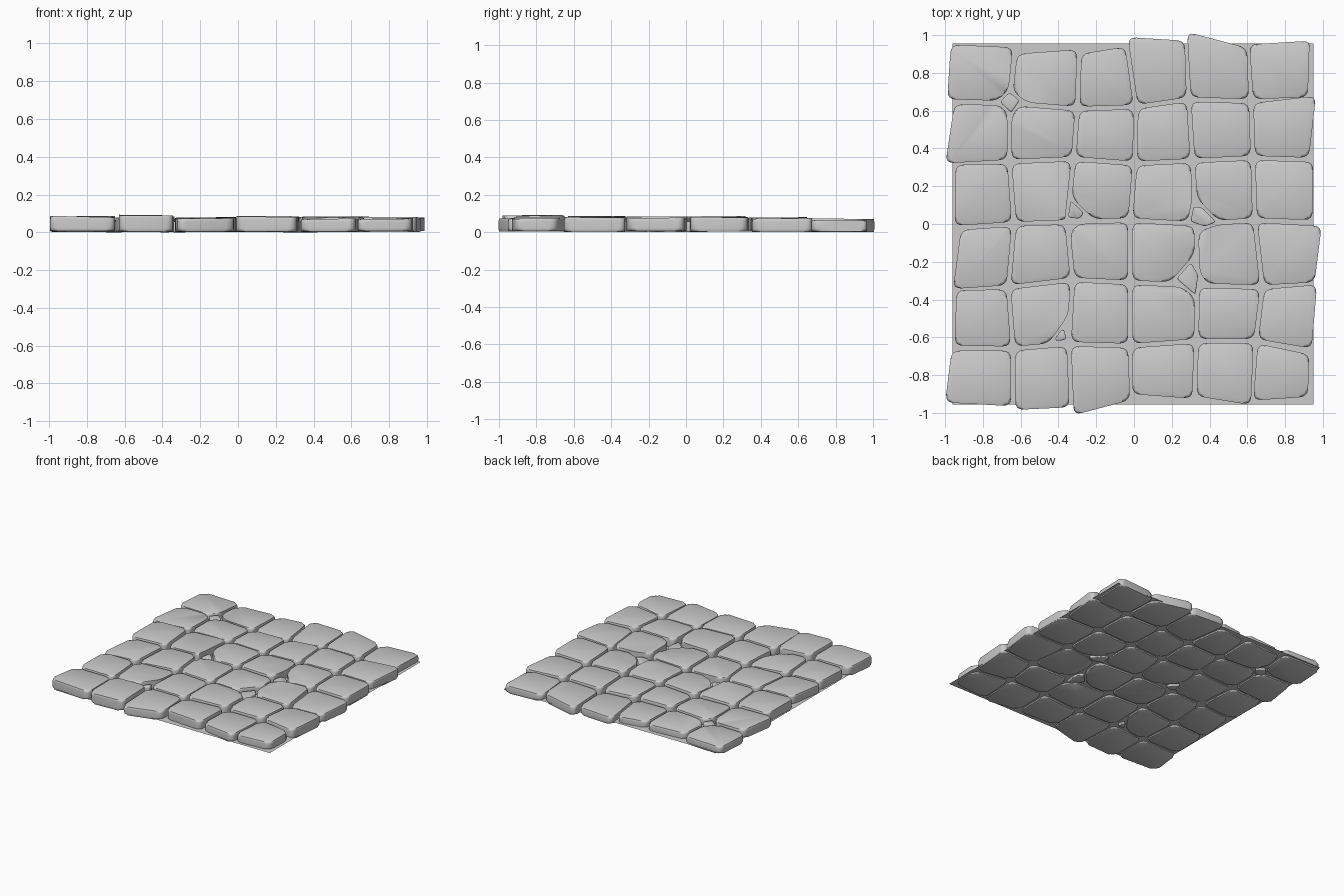
import bpy, bmesh, math, random
from mathutils import Vector

if "Cube" in bpy.data.objects:
    bpy.data.objects.remove(bpy.data.objects["Cube"])

random.seed(7)
N = 6
GAP = 0.011

# joints where four stones meet, listed from back row to front row
JOINTS = [
    [(-.66, .64), (-.30, .61), (.01, .62), (.29, .66), (.62, .65)],
    [(-.66, .33), (-.32, .345), (.005, .32), (.31, .335), (.63, .35)],
    [(-.635, .0), (-.355, .01), (-.02, .02), (.33, .0), (.64, .02)],
    [(-.665, -.335), (-.325, -.295), (-.02, -.31), (.335, -.325), (.68, -.335)],
    [(-.64, -.66), (-.345, -.635), (-.02, -.645), (.33, -.62), (.645, -.62)],
]
# outer corners of the border stones (two per stone)
BACK = [(-.97, .95), (-.63, .935), (-.63, .90), (-.29, .925), (-.29, .90), (-.035, .94),
        (-.045, .99), (.28, .97), (.27, 1.02), (.61, .93), (.60, .95), (.93, .97)]
FRONT = [(-1.0, -.945), (-.64, -.965), (-.64, -.985), (-.33, -.97), (-.33, -1.015), (-.01, -.93),
         (-.02, -.90), (.32, -.925), (.32, -.91), (.63, -.96), (.62, -.935), (.92, -.915)]
LEFT = [BACK[0], (-.99, .65), (-.95, .645), (-1.0, .31), (-.945, .325), (-.95, -.02),
        (-.915, -.02), (-.96, -.355), (-.94, -.34), (-.95, -.655), (-.965, -.66), FRONT[0]]
RIGHT = [BACK[-1], (.92, .66), (.965, .69), (.925, .34), (.95, .34), (.945, .01),
         (.995, .0), (.955, -.32), (.97, -.31), (.94, -.67), (.93, -.68), FRONT[-1]]
# filler pebbles (anticlockwise)
PEBBLES = [
    [(-.71, .645), (-.65, .59), (-.605, .655), (-.66, .697)],
    [(-.335, .125), (-.35, .035), (-.29, .028), (-.265, .057)],
    [(.30, .013), (.375, -.013), (.435, .01), (.36, .088), (.315, .093)],
    [(.225, -.29), (.325, -.375), (.34, -.267), (.30, -.205)],
    [(-.418, -.607), (-.41, -.62), (-.358, -.612), (-.37, -.56), (-.385, -.56)],
]
FRONT_HEIGHTS = [.081, .090, .075, .081, .070, .072]
ROW_HEIGHTS = [.067, .074, .082, .080, .082]


def clip(poly, p, n):
    """Keep the part of a polygon on the side n of the point p."""
    out = []
    for a, b in zip(poly, poly[1:] + poly[:1]):
        da, db = (a - p).dot(n), (b - p).dot(n)
        if da >= 0:
            out.append(a)
        if da * db < 0:
            out.append(a.lerp(b, da / (da - db)))
    return out


def centre(poly):
    return sum(poly, Vector((0, 0))) / len(poly)


def edge_normal(a, b):
    d = (b - a).normalized()
    return Vector((-d.y, d.x))      # inward for anticlockwise outlines


def tidy(poly, eps=.012):
    return [p for i, p in enumerate(poly) if (p - poly[i - 1]).length > eps]


def rounded(poly, r, steps=4):
    out = []
    for i, p in enumerate(poly):
        a, b = poly[i - 1] - p, poly[(i + 1) % len(poly)] - p
        s = p + a.normalized() * min(r, a.length * .42)
        e = p + b.normalized() * min(r, b.length * .42)
        for k in range(steps + 1):
            t = k / steps
            out.append(s * (1 - t) ** 2 + p * 2 * t * (1 - t) + e * t * t)
    return out


def make_stone(name, outline, bottom, top, bevel, tilt):
    c = centre(outline)
    tx, ty, tw = (random.uniform(-tilt, tilt) for _ in range(3))
    bm = bmesh.new()
    lo, hi = [], []
    for p in outline:
        d = (p - c) / .16
        dz = tx * d.x + ty * d.y + tw * d.x * d.y
        lo.append(bm.verts.new((p.x, p.y, bottom)))
        hi.append(bm.verts.new((p.x, p.y, top + dz)))
    caps = [bm.faces.new(lo[::-1]), bm.faces.new(hi)]
    n = len(lo)
    for i in range(n):
        j = (i + 1) % n
        bm.faces.new((lo[i], lo[j], hi[j], hi[i]))
    rim = [e for f in caps for e in f.edges]
    bmesh.ops.bevel(bm, geom=rim, offset=bevel, segments=3, profile=.5,
                    affect='EDGES', clamp_overlap=False)
    bmesh.ops.recalc_face_normals(bm, faces=bm.faces)
    me = bpy.data.meshes.new(name)
    bm.to_mesh(me)
    bm.free()
    ob = bpy.data.objects.new(name, me)
    bpy.context.collection.objects.link(ob)
    ob.select_set(True)
    bpy.context.view_layer.objects.active = ob


def corner(r, c, dr, dc):
    """Corner of stone (r, c); dr/dc pick front and right sides."""
    R, C = r + dr, c + dc
    if R == 0:
        return BACK[2 * c + dc]
    if R == N:
        return FRONT[2 * c + dc]
    if C == 0:
        return LEFT[2 * r + dr]
    if C == N:
        return RIGHT[2 * r + dr]
    return JOINTS[R - 1][C - 1]


pebbles = [[Vector(p) for p in peb] for peb in PEBBLES]

# large paving stones
for r in range(N):
    for c in range(N):
        quad = [Vector(corner(r, c, *k)) for k in ((1, 0), (1, 1), (0, 1), (0, 0))]
        outer = [r == N - 1, c == N - 1, r == 0, c == 0]
        mid, poly = centre(quad), quad[:]
        for i in range(4):
            a, b = quad[i], quad[(i + 1) % 4]
            n = edge_normal(a, b)
            poly = clip(poly, a + n * (0 if outer[i] else GAP), n)
        # trim the corner that faces a pebble
        for peb in pebbles:
            if (centre(peb) - mid).length > .28:
                continue
            sides = [(a, -edge_normal(a, b)) for a, b in zip(peb, peb[1:] + peb[:1])]
            a, n = max(sides, key=lambda s: (mid - s[0]).dot(s[1]))
            poly = clip(poly, a + n * .014, n)
        h = FRONT_HEIGHTS[c] if r == N - 1 else ROW_HEIGHTS[r] + random.uniform(-.006, .004)
        make_stone(f"paving_stone_{r + 1}_{c + 1}", rounded(tidy(poly), .045),
                   .005 + random.uniform(-.003, .003), h, .016, .0025)

# small filler pebbles
for i, peb in enumerate(pebbles):
    make_stone(f"filler_pebble_{i + 1}", rounded(peb, .016, 3), 0, .058, .007, .001)

bpy.ops.object.shade_smooth_by_angle(angle=math.radians(50))

# thin mortar sheet between the stones
bpy.ops.mesh.primitive_plane_add(size=1.91, location=(-.005, 0, .014))
bpy.context.object.name = "mortar_sheet"
